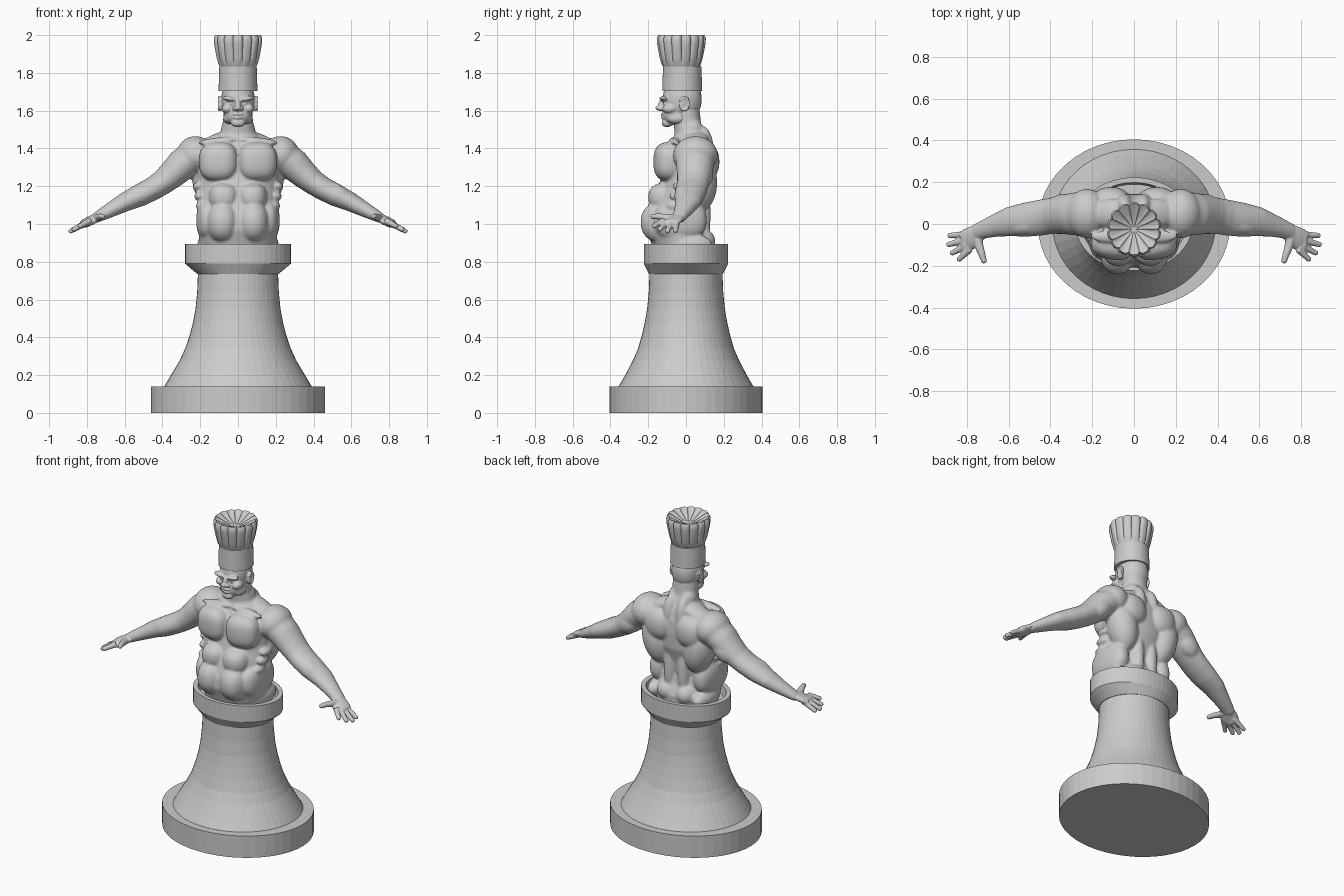
import bpy
import bmesh
from math import sin, cos, pi, radians, copysign
from mathutils import Vector, Matrix

if "Cube" in bpy.data.objects:
    bpy.data.objects.remove(bpy.data.objects["Cube"], do_unlink=True)

stone = bpy.data.materials.new("light grey stone")
stone.use_nodes = True
stone.diffuse_color = (0.6, 0.6, 0.6, 1)
stone.node_tree.nodes["Principled BSDF"].inputs["Base Color"].default_value = stone.diffuse_color


def finish(bm, name, smooth_angle=None):
    """Turn a bmesh into a scene object with the shared material."""
    bmesh.ops.recalc_face_normals(bm, faces=bm.faces)
    mesh = bpy.data.meshes.new(name)
    bm.to_mesh(mesh)
    bm.free()
    mesh.materials.append(stone)
    if smooth_angle:
        mesh.shade_smooth()
        mesh.set_sharp_from_angle(angle=radians(smooth_angle))
    ob = bpy.data.objects.new(name, mesh)
    bpy.context.scene.collection.objects.link(ob)
    return ob


def sculpt(bm, name, voxel, iterations):
    """Mirror the volumes, fuse them into one skin and soften it."""
    ob = finish(bm, name, 180)
    ob.modifiers.new("mirror", "MIRROR")
    fuse = ob.modifiers.new("fuse", "REMESH")
    fuse.mode = "VOXEL"
    fuse.voxel_size = voxel
    fuse.use_smooth_shade = True
    soften = ob.modifiers.new("soften", "SMOOTH")
    soften.factor = 0.5
    soften.iterations = iterations
    return ob


def loft(bm, rings):
    """Skin a list of equal point rings and cap both ends."""
    rows = [[bm.verts.new(p) for p in ring] for ring in rings]
    n = len(rows[0])
    for a, b in zip(rows, rows[1:]):
        for i in range(n):
            j = (i + 1) % n
            bm.faces.new((a[i], a[j], b[j], b[i]))
    bm.faces.new(rows[0][::-1])
    bm.faces.new(rows[-1])


def oval(z, rx, ry, y=0, n=48):
    angles = [2 * pi * i / n for i in range(n)]
    return [Vector((rx * cos(a), y + ry * sin(a), z)) for a in angles]


def turned(name, profile):
    bm = bmesh.new()
    loft(bm, [oval(*row) for row in profile])
    return finish(bm, name)


def blob(bm, loc, radii, turn=(0, 0, 0), box=1):
    """Ellipsoid; a box power below one makes it squarer."""
    verts = bmesh.ops.create_uvsphere(bm, u_segments=32, v_segments=20, radius=1)["verts"]
    spin = Matrix.Rotation(radians(turn[2]), 3, "Z") @ Matrix.Rotation(radians(turn[1]), 3, "Y")
    spin = spin @ Matrix.Rotation(radians(turn[0]), 3, "X")
    for v in verts:
        p = Vector([copysign(abs(c) ** box, c) * r for c, r in zip(v.co, radii)])
        v.co = spin @ p + Vector(loc)


def limb(bm, rows, n=24):
    """Tube through rows of x, y, z, flat radius and upright radius, with round tip."""
    pts = [Vector(r[:3]) for r in rows]
    rings = []
    for i, (p, row) in enumerate(zip(pts, rows)):
        along = (pts[min(i + 1, len(pts) - 1)] - pts[max(i - 1, 0)]).normalized()
        side = along.cross(Vector((0, 0, 1))).normalized()
        up = side.cross(along)
        angles = [2 * pi * k / n for k in range(n)]
        rings.append([p + side * row[3] * cos(a) + up * row[4] * sin(a) for a in angles])
    loft(bm, rings)
    r = rows[-1][3:]
    blob(bm, pts[-1], (min(r), r[0], r[1]))


# Pedestal: plinth, flared shaft, dished collar
turned("plinth", [(0, .46, .405), (.14, .46, .405)])
shaft_rows = [(.14, .39, .357), (.18, .367, .333), (.23, .337, .306), (.28, .307, .28),
              (.34, .28, .254), (.41, .256, .234), (.48, .238, .218), (.55, .225, .206),
              (.64, .216, .197), (.74, .212, .193)]
turned("shaft", shaft_rows)
turned("collar", [(.735, .215, .195), (.79, .28, .223), (.893, .28, .223),
                  (.893, .25, .198), (.84, .24, .19)])

# Body: trunk and neck core
body = bmesh.new()
trunk = [(.82, .19, -.16, .14), (.9, .205, -.185, .145), (.97, .21, -.21, .115),
         (1.03, .208, -.205, .1), (1.12, .205, -.175, .115), (1.2, .21, -.145, .14),
         (1.3, .215, -.12, .145), (1.38, .2, -.105, .14), (1.44, .15, -.07, .12),
         (1.48, .095, -.06, .1), (1.53, .08, -.065, .08), (1.62, .075, -.07, .07)]
loft(body, [oval(z, rx, (back - front) / 2, (front + back) / 2) for z, rx, front, back in trunk])

# Chest, belly and flank muscles
blob(body, (.102, -.085, 1.33), (.104, .085, .104), (0, 0, 10), .75)
blob(body, (.1, -.06, 1.44), (.11, .03, .018), (0, 5, 0))
blob(body, (.08, -.125, 1.01), (.085, .115, .11), box=.9)
blob(body, (.075, -.1, 1.14), (.08, .1, .08), box=.85)
blob(body, (.155, -.03, 1.02), (.066, .14, .11), box=.85)
blob(body, (.16, .02, .89), (.055, .12, .06))
for step in range(3):
    blob(body, (.195 + .008 * step, -.06 + .02 * step, 1.1 + .05 * step), (.03, .05, .024), (0, 30, 0))

# Back muscles either side of the spine
blob(body, (.048, .085, 1.05), (.04, .045, .2))
blob(body, (.065, .07, .91), (.07, .085, .07))
blob(body, (.15, .07, 1.22), (.09, .095, .16), (0, 12, 0))
blob(body, (.11, .1, 1.33), (.095, .077, .1), box=.9)
blob(body, (.045, .085, 1.4), (.045, .06, .12))
blob(body, (.1, .05, 1.44), (.13, .07, .042), (0, 20, 0))
blob(body, (.04, .03, 1.5), (.05, .06, .06))

# Shoulder and arm
blob(body, (.225, .05, 1.365), (.1, .118, .1), (0, 30, 0))
limb(body, [(.16, .05, 1.39, .09, .07), (.24, .05, 1.355, .108, .088),
            (.3, .047, 1.31, .1, .085), (.35, .044, 1.262, .092, .075),
            (.4, .038, 1.22, .086, .066), (.45, .03, 1.188, .086, .062),
            (.52, .02, 1.152, .082, .06), (.6, .01, 1.115, .07, .05),
            (.67, -.01, 1.077, .053, .04), (.73, -.03, 1.045, .042, .031),
            (.755, -.04, 1.031, .04, .026)])
blob(body, (.34, .015, 1.28), (.09, .055, .055), (0, 43, 0))
blob(body, (.33, .09, 1.265), (.09, .055, .06), (0, 42, 0))
blob(body, (.51, -.005, 1.16), (.1, .05, .055), (0, 28, -14))
sculpt(body, "body_and_arms", .0075, 5)


def palm_height(x):
    return 1.045 - .53 * (x - .73)


# Hands: palm, four spread fingers and a thumb
hands = bmesh.new()
limb(hands, [(x, y, palm_height(x), wide, .022) for x, y, wide in
             ((.71, -.025, .034), (.75, -.045, .044), (.785, -.07, .054), (.81, -.085, .05))])
for base, tip in (((.8, -.05), (.88, -.055)), ((.8, -.075), (.885, -.098)),
                  ((.795, -.1), (.868, -.138)), ((.785, -.12), (.835, -.167))):
    rows = []
    for t, r in ((0, .018), (.5, .0155), (1, .013)):
        x, y = (a + (b - a) * t for a, b in zip(base, tip))
        rows.append((x, y, palm_height(x), r, r))
    limb(hands, rows, 12)
limb(hands, [(.75, -.055, 1.03, .024, .022), (.74, -.11, 1.035, .021, .019),
             (.727, -.145, 1.04, .017, .016), (.718, -.175, 1.04, .014, .014)], 12)
sculpt(hands, "hands", .004, 3)

# Head: skull, jaw and facial features
head = bmesh.new()
blob(head, (0, -.02, 1.66), (.088, .103, .115), box=.92)
blob(head, (0, -.058, 1.585), (.073, .066, .062), box=.85)
blob(head, (0, -.1, 1.535), (.036, .028, .022), box=.85)
blob(head, (.04, -.113, 1.662), (.044, .026, .014), (0, -10, -14))
blob(head, (.056, -.085, 1.61), (.03, .04, .026))
blob(head, (.036, -.108, 1.636), (.016, .012, .01))
blob(head, (0, -.128, 1.632), (.015, .02, .036), (-18, 0, 0))
blob(head, (0, -.142, 1.615), (.017, .02, .015))
blob(head, (.017, -.13, 1.611), (.013, .016, .012))
blob(head, (0, -.108, 1.582), (.034, .026, .011))
blob(head, (0, -.108, 1.562), (.03, .025, .01))
blob(head, (.05, -.045, 1.56), (.028, .055, .03))

# Ears
blob(head, (.09, -.012, 1.635), (.012, .025, .038), (-10, 0, 20))
for i in range(10):
    a = radians(-60 + 28 * i)
    blob(head, (.099, -.008 + .022 * sin(a), 1.638 + .034 * cos(a)), (.007, .008, .009))
sculpt(head, "head", .0045, 3)

# Hat: plain band and pleated crown with a sunken top
turned("hat_band", [(1.705, .103, .105, -.02), (1.835, .099, .102, -.02), (1.835, .08, .08, -.02)])
crown = bmesh.new()
crown_rings = []
for z, r, pleat in ((1.825, .092, .01), (1.845, .104, .04), (1.88, .114, .06),
                    (1.92, .122, .08), (1.96, .129, .09), (1.985, .13, .1),
                    (2, .122, .1), (1.992, .108, .14), (1.975, .08, .2),
                    (1.96, .045, .25), (1.952, .012, .1)):
    ring = []
    for i in range(168):
        a = 2 * pi * i / 168
        fold = r * (1 - pleat * (1 - abs(sin(7 * a))) ** 2)
        ring.append(Vector((fold * cos(a), fold * sin(a) - .025, z)))
    crown_rings.append(ring)
loft(crown, crown_rings)
finish(crown, "hat_crown", 35)
